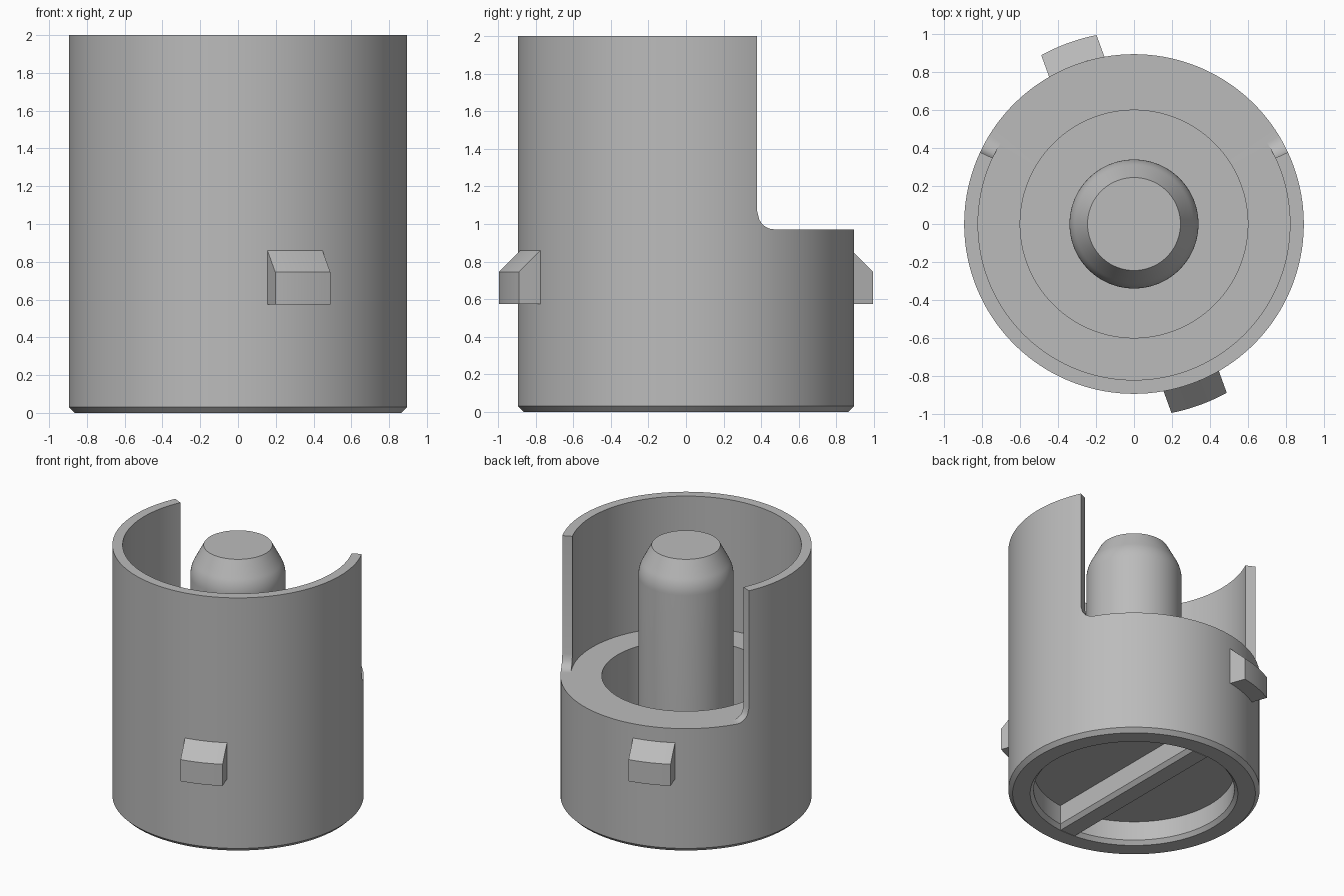
import bpy, bmesh
from math import sin, cos, radians, sqrt, pi
from mathutils import Matrix

cube = bpy.data.objects.get("Cube")
if cube:
    bpy.data.objects.remove(cube)

grey = bpy.data.materials.new("plain_grey")
grey.use_nodes = True
GREY = (0.5, 0.5, 0.5, 1)
grey.diffuse_color = GREY
grey.node_tree.nodes["Principled BSDF"].inputs["Base Color"].default_value = GREY

R, R_IN, BORE = 0.895, 0.822, 0.6      # outer, wall inside and bore radii
LEDGE, TOP, FILLET = 0.972, 2.0, 0.1   # ledge height, rim height, slot corner radius


def finish(bm, name):
    """Weld, orient and smooth a mesh, then make it an object."""
    bmesh.ops.remove_doubles(bm, verts=bm.verts[:], dist=1e-5)
    bmesh.ops.recalc_face_normals(bm, faces=bm.faces[:])
    mesh = bpy.data.meshes.new(name)
    bm.to_mesh(mesh)
    bm.free()
    mesh.materials.append(grey)
    obj = bpy.data.objects.new(name, mesh)
    bpy.context.collection.objects.link(obj)
    bpy.ops.object.select_all(action='DESELECT')
    obj.select_set(True)
    bpy.context.view_layer.objects.active = obj
    bpy.ops.object.shade_smooth_by_angle(angle=radians(30))
    return obj


def face(bm, *points):
    return bm.faces.new([bm.verts.new(p) for p in points])


def polar(r, a, z):
    return (r * cos(a), r * sin(a), z)


def lathe(bm, profile, angles):
    for a, b in zip(angles, angles[1:]):
        for (r0, z0), (r1, z1) in zip(profile, profile[1:]):
            pts = [polar(r0, a, z0), polar(r0, b, z0), polar(r1, b, z1), polar(r1, a, z1)]
            if r0 == 0:
                pts.pop(1)
            elif r1 == 0:
                pts.pop()
            face(bm, *pts)


def spread(a, b, n):
    return [a + (b - a) * i / n for i in range(n)]


# Body: turned base with a wall that is cut away by a filleted slot at the back
s0, s1 = radians(25), radians(155)
turn = FILLET / R
angles = (spread(s0, s0 + turn, 8) + spread(s0 + turn, s1 - turn, 48)
          + spread(s1 - turn, s1, 8) + spread(s1, s0 + 2 * pi, 96) + [s0 + 2 * pi])


def slot_height(a):
    d = min(a - s0, s1 - a) * R
    if d >= FILLET - 1e-6:
        return LEDGE
    return LEDGE + FILLET - sqrt(max(0, FILLET ** 2 - (FILLET - d) ** 2))


bm = bmesh.new()
lathe(bm, [(0, 0.18), (0.715, 0.18), (0.715, 0.03), (0.74, 0), (R - 0.03, 0),
           (R, 0.03), (R, LEDGE)], angles)
lathe(bm, [(R_IN, LEDGE), (BORE, LEDGE), (BORE, 0.28), (0, 0.28)], angles)
for a, b in zip(angles, angles[1:]):
    in_slot = (a + b) / 2 < s1
    ha, hb = (slot_height(a), slot_height(b)) if in_slot else (TOP, TOP)
    face(bm, polar(R, a, ha), polar(R, b, hb), polar(R_IN, b, hb), polar(R_IN, a, ha))
    for r in (R, R_IN):
        pts = [polar(r, a, LEDGE), polar(r, b, LEDGE)]
        pts += [polar(r, t, h) for t, h in ((b, hb), (a, ha)) if h > LEDGE + 1e-5]
        if len(pts) > 2:
            face(bm, *pts)
for a in (s0, s1):
    face(bm, polar(R, a, LEDGE + FILLET), polar(R, a, TOP),
         polar(R_IN, a, TOP), polar(R_IN, a, LEDGE + FILLET))
finish(bm, "body")

# Centre pin: tapered nose blended into a straight shaft
circle = spread(0, 2 * pi, 96) + [2 * pi]
taper, blend = radians(30), 0.24
nose = [(0.34 - blend * (1 - cos(t)), 1.76 + blend * sin(t))
        for t in spread(0, taper, 8) + [taper]]
bm = bmesh.new()
lathe(bm, [(0, 0.27), (0.34, 0.27)] + nose + [(0.245, TOP), (0, TOP)], circle)
finish(bm, "centre_pin")

# Grip bar across the underside recess, with bevelled lower edges
section = [(-0.065, 0), (0.065, 0), (0.09, 0.03), (0.09, 0.19), (-0.09, 0.19), (-0.09, 0.03)]
bm = bmesh.new()
bar = face(bm, *[(x, -0.735, z) for x, z in section])
ext = bmesh.ops.extrude_face_region(bm, geom=[bar], use_keep_orig=True)
bmesh.ops.translate(bm, vec=(0, 1.47, 0),
                    verts=[v for v in ext["geom"] if isinstance(v, bmesh.types.BMVert)])
finish(bm, "grip_bar")


# Locking lugs: curved blocks with sloping tops, on opposite sides
def lug(name, degrees):
    bm = bmesh.new()
    half, n = 0.155, 10
    rows = []
    for t in spread(-half, half, n) + [half]:
        inner, outer = sqrt(R * R - t * t), sqrt(1.015 ** 2 - t * t)
        rows.append([(inner - 0.01, t, 0.575), (outer, t, 0.575), (outer, t, 0.745),
                     (inner, t, 0.86), (inner - 0.01, t, 0.86)])
    for p, q in zip(rows, rows[1:]):
        for i in range(5):
            j = (i + 1) % 5
            face(bm, p[i], p[j], q[j], q[i])
    face(bm, *rows[0])
    face(bm, *rows[-1])
    bm.transform(Matrix.Rotation(radians(degrees), 4, 'Z'))
    finish(bm, name)


lug("front_lug", -70)
lug("back_lug", 110)
